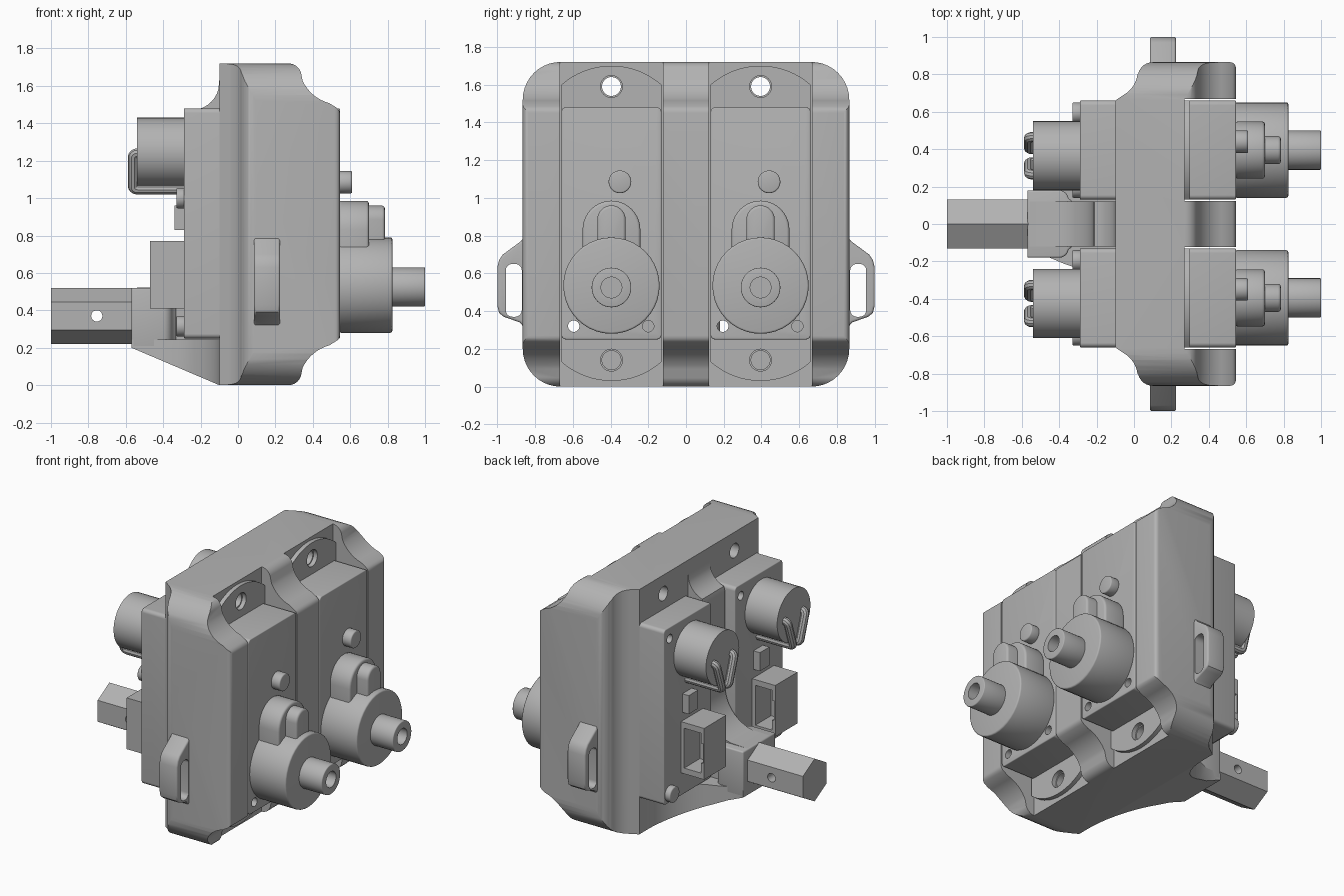
import bpy, bmesh
from math import sin, cos, pi, radians
from mathutils import Vector

if "Cube" in bpy.data.objects:
    bpy.data.objects.remove(bpy.data.objects["Cube"])

grey = bpy.data.materials.new("plain grey")
grey.use_nodes = True
grey.diffuse_color = (0.45, 0.45, 0.45, 1)
grey.node_tree.nodes["Principled BSDF"].inputs["Base Color"].default_value = (0.45, 0.45, 0.45, 1)
parts = []


def apply_mods(ob):
    dg = bpy.context.evaluated_depsgraph_get()
    mesh = bpy.data.meshes.new_from_object(ob.evaluated_get(dg))
    ob.modifiers.clear()
    ob.data = mesh


def prism(name, pts, axis, lo, hi, bevel=0):
    """Extrude a 2D outline along an axis; the outline uses the other two axes in order."""
    bm = bmesh.new()

    def place(p, d):
        v = list(p)
        v.insert("xyz".index(axis), d)
        return bm.verts.new(v)
    a = [place(p, lo) for p in pts]
    b = [place(p, hi) for p in pts]
    bm.faces.new(a)
    bm.faces.new(b)
    for i in range(len(pts)):
        j = (i + 1) % len(pts)
        bm.faces.new((a[i], a[j], b[j], b[i]))
    bmesh.ops.recalc_face_normals(bm, faces=bm.faces)
    mesh = bpy.data.meshes.new(name)
    bm.to_mesh(mesh)
    bm.free()
    mesh.materials.append(grey)
    ob = bpy.data.objects.new(name, mesh)
    bpy.context.collection.objects.link(ob)
    parts.append(ob)
    if bevel:
        m = ob.modifiers.new("soft edges", 'BEVEL')
        m.width, m.segments, m.limit_method, m.angle_limit = bevel, 3, 'ANGLE', radians(40)
        apply_mods(ob)
    return ob


def combine(ob, tools, op='DIFFERENCE'):
    """Cut or intersect a part with throwaway tools."""
    for t in tools:
        m = ob.modifiers.new("cut", 'BOOLEAN')
        m.operation, m.object, m.solver = op, t, 'EXACT'
    bpy.context.view_layer.update()
    apply_mods(ob)
    for t in tools:
        parts.remove(t)
        bpy.data.objects.remove(t)
    return ob


def arc(cx, cy, r, a0, a1, n):
    return [(cx + r * cos(radians(a0 + (a1 - a0) * i / n)),
             cy + r * sin(radians(a0 + (a1 - a0) * i / n))) for i in range(n + 1)]


def circle(cx, cy, r, n=40):
    return arc(cx, cy, r, 0, 360, n)[:-1]


def rrect(x0, x1, y0, y1, r, n=6):
    return (arc(x1 - r, y1 - r, r, 0, 90, n) + arc(x0 + r, y1 - r, r, 90, 180, n)
            + arc(x0 + r, y0 + r, r, 180, 270, n) + arc(x1 - r, y0 + r, r, 270, 360, n))


def box(name, x0, x1, y0, y1, z0, z1, bevel=0):
    return prism(name, [(y0, z0), (y1, z0), (y1, z1), (y0, z1)], 'x', x0, x1, bevel)


def rod(name, x0, x1, y, z, r, bevel=0):
    return prism(name, circle(y, z, r), 'x', x0, x1, bevel)


def mirrored(pts):
    return pts + [(x, -y) for x, y in reversed(pts)]


MODULES = (-0.395, 0.395)
H = 1.72

# Housing: three outlines intersected, then slots cut for the modules
ogee = arc(0.27, H - 0.07, 0.07, 90, 20, 5) + arc(0.545, H, 0.22, 205, 255, 8) + arc(0.505, 1.45, 0.04, 60, 0, 4)
side = [(-0.1, H)] + ogee + [(x, H - z) for x, z in reversed(ogee)] + [(-0.1, 0)]
plan = ([(-0.1, 0.66)] + arc(-0.13, 0.82, 0.15, -60, -8, 7) + arc(0.1, 0.785, 0.08, 165, 90, 6)
        + arc(0.515, 0.835, 0.03, 90, 0, 4))
housing = prism("housing", side, 'y', -0.9, 0.9)
combine(housing, [prism("plan", mirrored(plan), 'z', -0.1, 1.9),
                  prism("outline", rrect(-0.865, 0.865, 0, H, 0.2, 10), 'x', -0.2, 0.7)], 'INTERSECT')
cuts = []
for c in MODULES:
    cuts.append(box("slot", 0.27, 0.7, c - 0.272, c + 0.272, -0.1, 1.9))
    cuts.append(rod("screw_way", -0.2, 0.4, c - 0.2, 0.32, 0.03))
    cuts += [rod("bolt_way", -0.2, 0.4, c, z, 0.05) for z in (0.14, 1.59)]
combine(housing, cuts)

# Carrying loops on both ends
for s, label in ((-1, "front"), (1, "back")):
    outer = [(0.84, 0.82), (0.875, 0.77), (0.97, 0.7), (0.99, 0.67), (1, 0.63),
             (1, 0.43), (0.99, 0.39), (0.965, 0.37), (0.88, 0.34), (0.84, 0.29)]
    loop = prism(label + "_loop", [(s * y, z) for y, z in outer], 'x', 0.085, 0.225, 0.012)
    a, b = sorted((s * 0.87, s * 0.955))
    combine(loop, [prism("loop_hole", rrect(a, b, 0.37, 0.65, 0.035), 'x', 0, 0.4)])

# Rear spine, flared foot and hub that carry the mounting bar
spine = ([(-0.05, 1.63), (-0.1, 1.63)] + arc(-0.25, 1.62, 0.15, -15, -75, 6)
         + [(-0.22, 1.44), (-0.22, 0.78)] + arc(-0.48, 0.78, 0.26, -10, -80, 8)
         + [(-0.56, 0.52), (-0.56, 0.2), (-0.1, 0.005), (-0.05, 0.005)])
prism("rear_spine", spine, 'y', -0.12, 0.12)
prism("hub", mirrored([(-0.57, 0.18)] + arc(-0.4, 0.13, 0.05, 90, 10, 6) + [(-0.33, 0.12)]),
      'z', 0.2, 0.52, 0.01)
foot = prism("flared_foot", [(-0.57, 0.2), (-0.1, 0), (-0.08, 0), (-0.08, 0.245), (-0.57, 0.245)], 'y', -0.8, 0.8)
flare = [(-0.57, 0.18), (-0.45, 0.18)] + arc(-0.47, 0.57, 0.37, -75, 0, 10) + [(-0.08, 0.62)]
combine(foot, [prism("flare", mirrored(flare), 'z', -0.1, 0.5)], 'INTERSECT')

# Hexagonal mounting bar with a cross hole
bar = prism("mounting_bar", arc(0, 0.37, 0.15, 30, 330, 5), 'x', -1, -0.5)
combine(bar, [prism("pin_hole", circle(-0.755, 0.37, 0.03, 24), 'y', -0.3, 0.3)])


def wire(name, pts, r):
    cu = bpy.data.curves.new(name, 'CURVE')
    cu.dimensions, cu.bevel_depth, cu.bevel_resolution, cu.use_fill_caps = '3D', r, 3, True
    sp = cu.splines.new('POLY')
    path = [Vector(pts[0])]
    for p, q, t in zip(pts, pts[1:], pts[2:]):   # round each bend
        p, q, t = Vector(p), Vector(q), Vector(t)
        a, b = q + (p - q).normalized() * 0.025, q + (t - q).normalized() * 0.025
        path += [a.lerp(q, k).lerp(q.lerp(b, k), k) for k in (0, 0.25, 0.5, 0.75, 1)]
    path.append(Vector(pts[-1]))
    sp.points.add(len(path) - 1)
    for pt, v in zip(sp.points, path):
        pt.co = (*v, 1)
    tmp = bpy.data.objects.new(name + "_path", cu)
    bpy.context.collection.objects.link(tmp)
    bpy.context.view_layer.update()
    mesh = bpy.data.meshes.new_from_object(tmp.evaluated_get(bpy.context.evaluated_depsgraph_get()))
    bpy.data.objects.remove(tmp)
    mesh.materials.clear()
    mesh.materials.append(grey)
    ob = bpy.data.objects.new(name, mesh)
    bpy.context.collection.objects.link(ob)
    parts.append(ob)


for c, label in zip(MODULES, ("front_", "back_")):
    # Mounting flange with arched ends and bolt holes
    arch = arc(c, 1.3, 0.4, 48.5, 131.5, 16)
    flange = prism(label + "flange", arch + [(y, H + 0.01 - z) for y, z in reversed(arch)], 'x', 0.265, 0.3)
    combine(flange, [rod("bolt_hole", 0.2, 0.4, c, z, 0.058) for z in (0.14, 1.59)]
            + [rod("screw_hole", 0.2, 0.4, c - 0.2, 0.32, 0.03)])
    # Module case, running through the housing
    case = prism(label + "case", rrect(c - 0.265, c + 0.265, 0.25, 1.48, 0.025), 'x', -0.29, 0.545, 0.006)
    combine(case, [rod("through_hole", -0.5, 0.8, c - 0.2, 0.32, 0.03),
                   rod("front_recess", 0.5, 0.8, c + 0.195, 0.32, 0.03),
                   rod("rear_recess", -0.5, -0.22, c + 0.2, 1.4, 0.03)])
    # Drive head and hollow shaft
    rod(label + "drive_head", 0.54, 0.825, c, 0.535, 0.255, 0.01)
    shaft = rod(label + "shaft", 0.8, 1, c, 0.525, 0.105, 0.006)
    combine(shaft, [rod("bore", 0.85, 1.1, c, 0.525, 0.055)])
    # Stepped dome above the head, and the button
    for nm, w, top, x1 in (("outer_dome", 0.153, 0.985, 0.7), ("inner_dome", 0.075, 0.96, 0.785)):
        dome = arc(c, top - w, w, 0, 180, 20) + [(c - w, 0.6), (c + w, 0.6)]
        prism(label + nm, dome, 'x', 0.54, x1, 0.015)
    rod(label + "button", 0.54, 0.61, c + 0.045, 1.085, 0.06, 0.008)
    # Rear round connector with two bent cables
    rod(label + "connector", -0.54, -0.28, c - 0.03, 1.245, 0.185)
    for s in (-1, 1):
        y = c - 0.03
        wire(label + "cable", [(-0.5, y + s * 0.1, 1.24), (-0.562, y + s * 0.1, 1.24),
                               (-0.562, y + s * 0.035, 1.045), (-0.28, y + s * 0.035, 1.045)], 0.027)
    # Rear socket, opening sideways
    socket = box(label + "socket", -0.47, -0.28, c - 0.17, c + 0.075, 0.41, 0.77)
    combine(socket, [box("socket_mouth", -0.445, -0.315, c - 0.1, c + 0.2, 0.45, 0.73),
                     box("socket_key", -0.46, -0.4, c - 0.1, c + 0.2, 0.52, 0.66)])
    # Small rear block and screws
    box(label + "small_block", -0.34, -0.28, c - 0.045, c + 0.06, 0.83, 0.96)
    rod(label + "upper_screw", -0.33, -0.28, c - 0.2, 1.0, 0.055, 0.008)
    rod(label + "lower_screw", -0.33, -0.28, c + 0.2, 0.315, 0.055, 0.008)

# Smooth shading with sharp edges kept
bpy.ops.object.select_all(action='DESELECT')
for ob in parts:
    ob.select_set(True)
bpy.context.view_layer.objects.active = parts[0]
bpy.ops.object.shade_smooth_by_angle(angle=radians(35))
